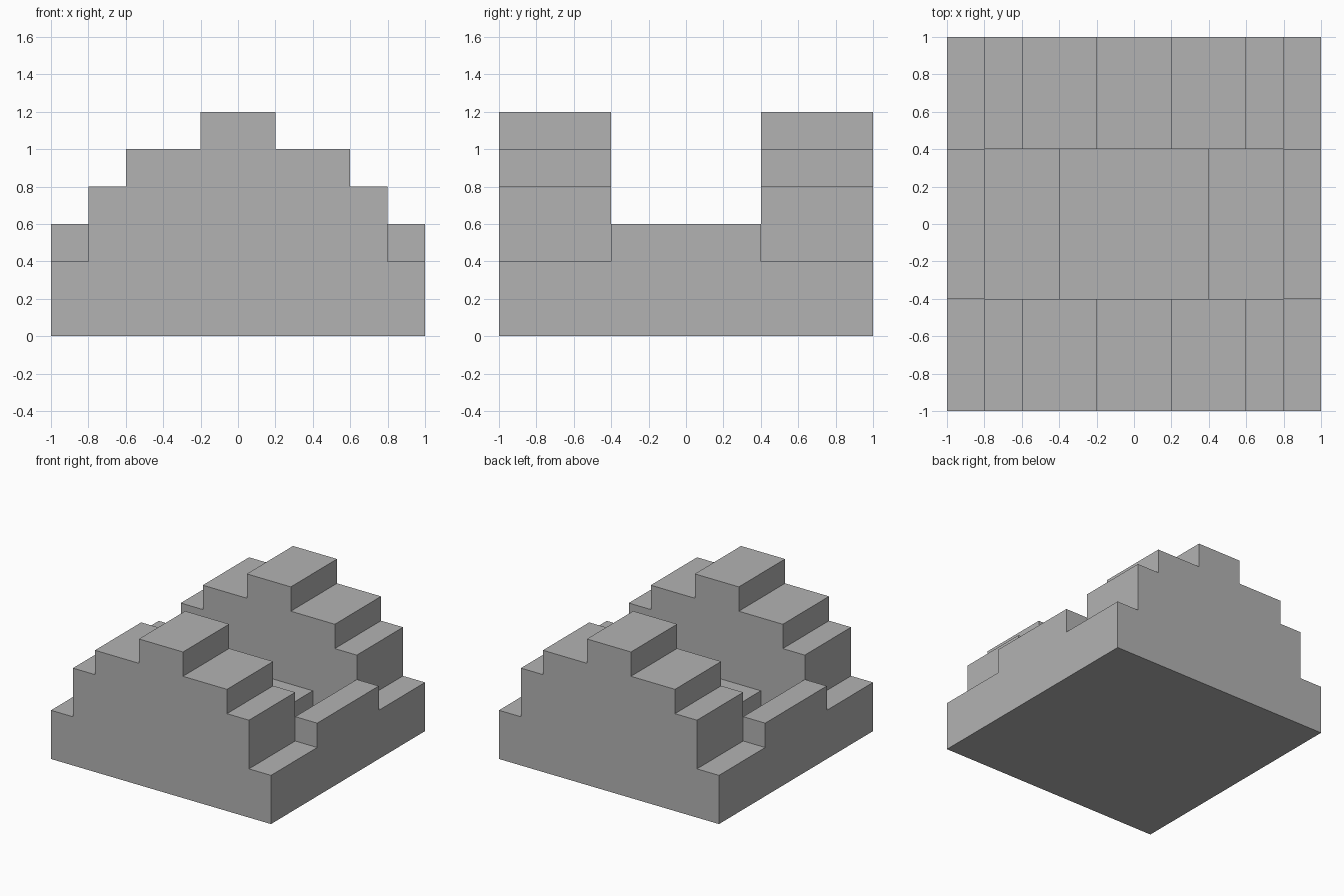
import bpy
import bmesh

cube = bpy.data.objects.get("Cube")
if cube:
    bpy.data.objects.remove(cube, do_unlink=True)

GREY = (0.45, 0.45, 0.45, 1.0)
stone = bpy.data.materials.new("stone grey")
stone.use_nodes = True
stone.diffuse_color = GREY
stone.node_tree.nodes["Principled BSDF"].inputs["Base Color"].default_value = GREY


def stepped_prism(name, steps, y0, y1):
    """Extrude a symmetric stepped profile; steps are (outer x, height) from the centre out."""
    half, inner = [], 0.0
    for outer, height in steps:
        half += [(inner, height), (outer, height)]
        inner = outer
    half.append((inner, 0.0))
    half = half[1:]
    outline = half + [(-x, z) for x, z in reversed(half)]

    bm = bmesh.new()
    face = bm.faces.new([bm.verts.new((x, y0, z)) for x, z in outline])
    grown = bmesh.ops.extrude_face_region(bm, geom=[face], use_keep_orig=True)
    moved = [v for v in grown["geom"] if isinstance(v, bmesh.types.BMVert)]
    bmesh.ops.translate(bm, verts=moved, vec=(0, y1 - y0, 0))
    bmesh.ops.recalc_face_normals(bm, faces=bm.faces)

    mesh = bpy.data.meshes.new(name)
    bm.to_mesh(mesh)
    bm.free()
    mesh.materials.append(stone)
    bpy.context.collection.objects.link(bpy.data.objects.new(name, mesh))


# Stepped walls at the front and back
wall_steps = [(0.2, 1.2), (0.6, 1.0), (0.8, 0.8), (1.0, 0.4)]
stepped_prism("front_stepped_wall", wall_steps, -1.0, -0.4)
stepped_prism("back_stepped_wall", wall_steps, 0.4, 1.0)

# Middle span: raised walkway, sunken channels, side kerbs
span_steps = [(0.4, 0.4), (0.8, 0.2), (1.0, 0.6)]
stepped_prism("middle_span", span_steps, -0.4, 0.4)
